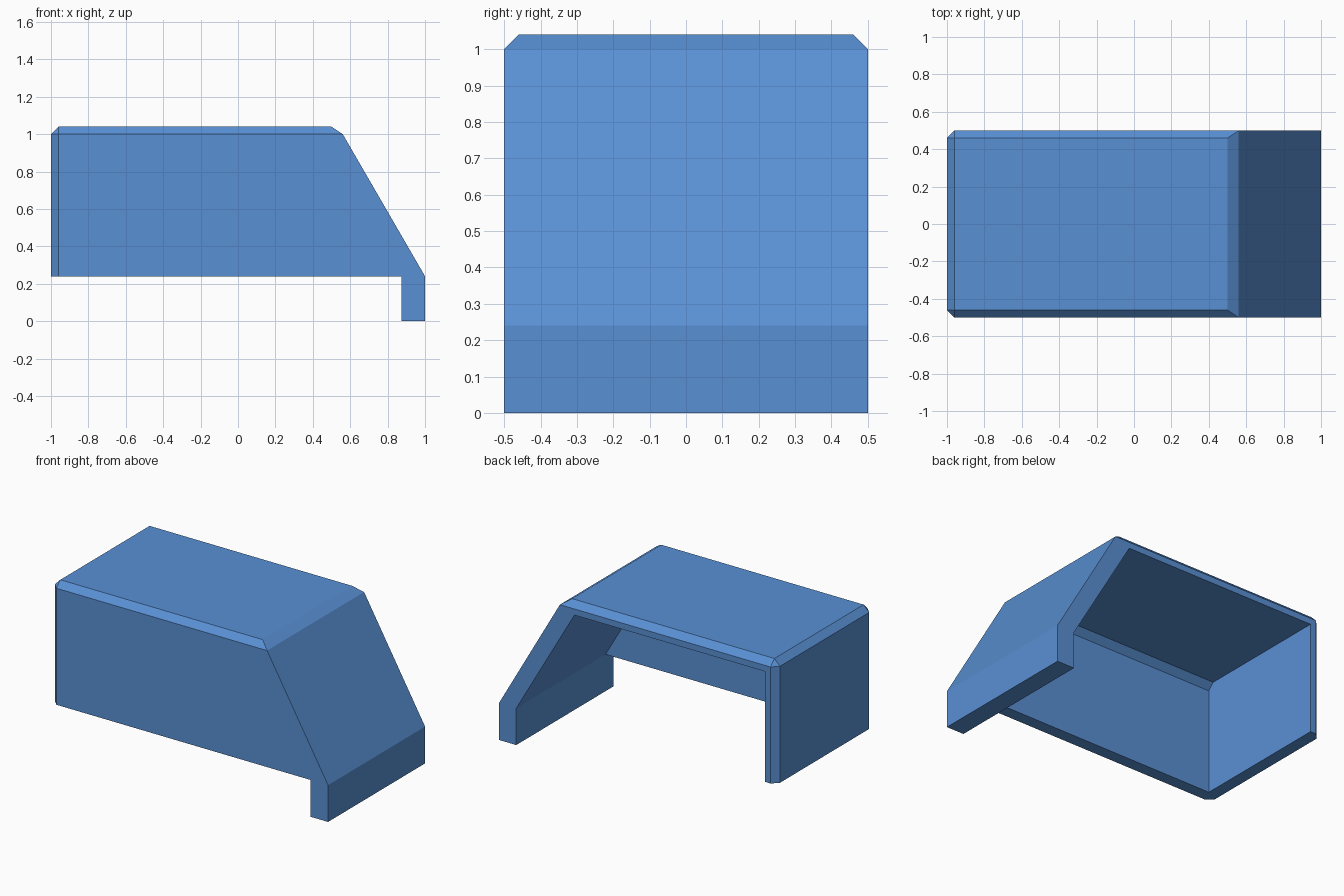
import bpy, bmesh, math

if "Cube" in bpy.data.objects:
    bpy.data.objects.remove(bpy.data.objects["Cube"])

blue = bpy.data.materials.new("medium blue")
blue.diffuse_color = (0.10, 0.28, 0.66, 1)
blue.use_nodes = True
blue.node_tree.nodes["Principled BSDF"].inputs["Base Color"].default_value = blue.diffuse_color


def hull(name, points):
    """Convex solid with clean flat faces around a few corner points."""
    bm = bmesh.new()
    for p in points:
        bm.verts.new(p)
    bmesh.ops.convex_hull(bm, input=bm.verts[:])
    bmesh.ops.dissolve_limit(bm, angle_limit=math.radians(0.5),
                             verts=bm.verts[:], edges=bm.edges[:])
    bmesh.ops.recalc_face_normals(bm, faces=bm.faces[:])
    mesh = bpy.data.meshes.new(name)
    bm.to_mesh(mesh)
    bm.free()
    mesh.materials.append(blue)
    ob = bpy.data.objects.new(name, mesh)
    bpy.context.collection.objects.link(ob)
    return ob


def cut(target, cutter):
    mod = target.modifiers.new("cut", 'BOOLEAN')
    mod.operation, mod.solver, mod.object = 'DIFFERENCE', 'EXACT', cutter
    bpy.context.view_layer.objects.active = target
    bpy.ops.object.modifier_apply(modifier=mod.name)
    bpy.data.objects.remove(cutter)


# Outer body: chamfered roof and left corners, sloping right side
outer = []
for s in (-1, 1):
    outer += [(-0.96, s * 0.46, 1.04), (0.50, s * 0.46, 1.04),   # roof
              (-0.96, s * 0.50, 1.00), (0.56, s * 0.50, 1.00),   # below chamfer
              (-1.00, s * 0.46, 1.00), (-1.00, s * 0.46, 0.0),   # left wall
              (-0.96, s * 0.50, 0.0),
              (1.00, s * 0.50, 0.24), (1.00, s * 0.50, 0.0)]     # slope and lip
cover = hull("cover_shell", outer)

# Cavity, open at the back and below, chamfered where roof meets front wall
left, front, back = -0.92, -0.42, 0.6
cavity = []
for y, z, x in ((front, 0.92, 0.478), (front + 0.04, 0.96, 0.455), (back, 0.96, 0.455),
                (front, 0.24, 0.875), (back, 0.24, 0.875),
                (front, 0.10, 0.875), (back, 0.10, 0.875)):
    cavity += [(left, y, z), (x, y, z)]
cut(cover, hull("cavity_cutter", cavity))

# Remove everything under the walls except the lip on the right
cut(cover, hull("underside_cutter", [(x, y, z) for x in (-1.1, 0.875)
                                     for y in (-0.7, 0.7) for z in (-0.1, 0.24)]))
